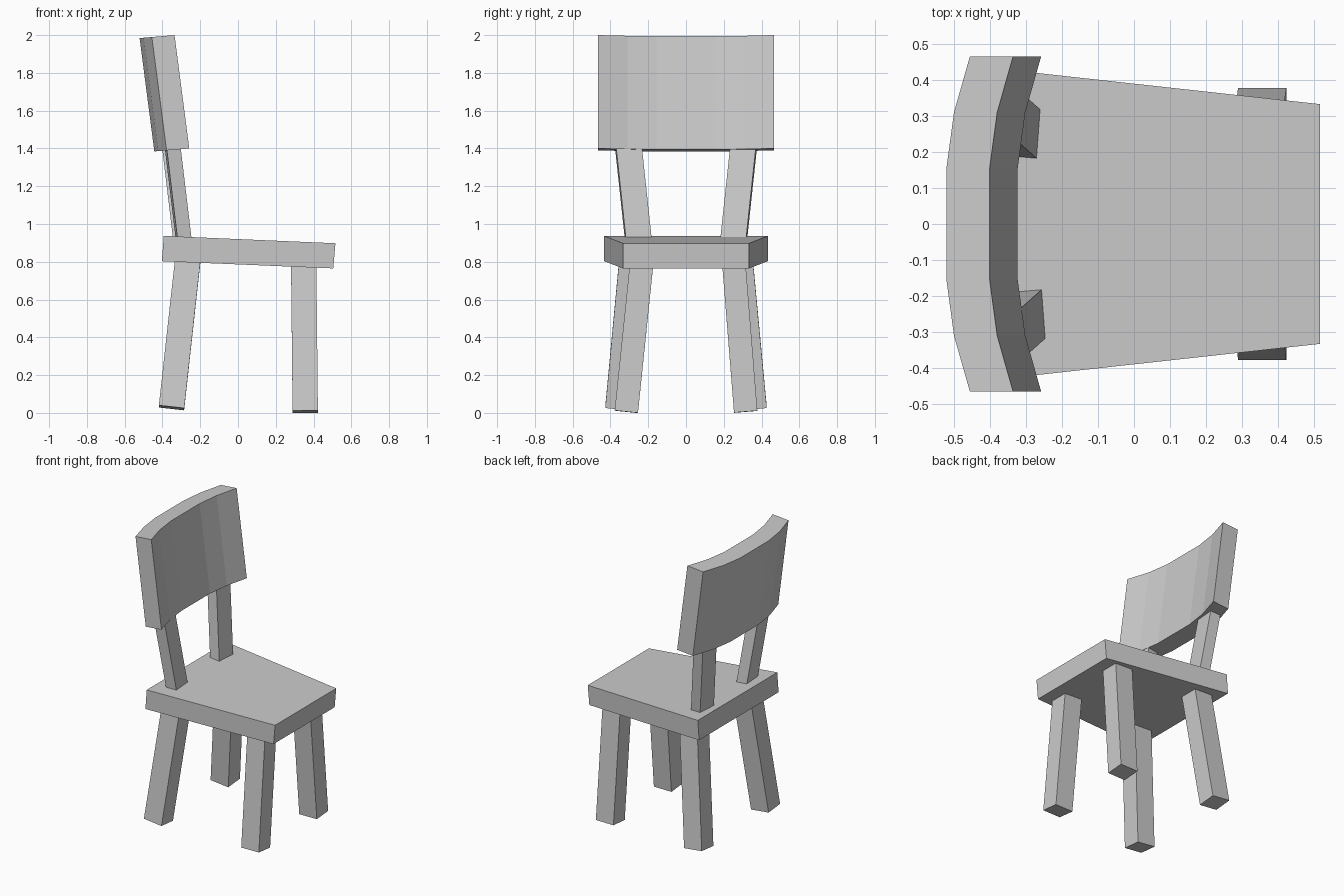
import bpy
import bmesh
from mathutils import Vector, Matrix

if "Cube" in bpy.data.objects:
    bpy.data.objects.remove(bpy.data.objects["Cube"])


def loft(name, ring_a, ring_b):
    """Closed solid between two matching outlines."""
    bm = bmesh.new()
    a = [bm.verts.new(p) for p in ring_a]
    b = [bm.verts.new(p) for p in ring_b]
    n = len(a)
    bm.faces.new(a[::-1])
    bm.faces.new(b)
    for i in range(n):
        j = (i + 1) % n
        bm.faces.new((a[i], a[j], b[j], b[i]))
    bmesh.ops.recalc_face_normals(bm, faces=bm.faces)
    mesh = bpy.data.meshes.new(name)
    bm.to_mesh(mesh)
    bm.free()
    obj = bpy.data.objects.new(name, mesh)
    bpy.context.collection.objects.link(obj)
    return obj


def post(name, low, high, z_end, size_x, size_y, yaw=0.0):
    """Square-cut post from low, along the line through high, up to z_end."""
    low, high = Vector(low), Vector(high)
    axis = high - low
    end = low + axis * ((z_end - low.z) / axis.z)
    turn = (Vector((0, 0, 1)).rotation_difference(axis).to_matrix()
            @ Matrix.Rotation(yaw, 3, 'Z'))
    corners = [turn @ Vector((sx * size_x / 2, sy * size_y / 2, 0))
               for sx, sy in ((-1, -1), (1, -1), (1, 1), (-1, 1))]
    return loft(name, [low + c for c in corners], [end + c for c in corners])


# seat: tapered slab sloping slightly down to the front edge
loft("seat",
     [(-0.403, -0.433, 0.803), (0.504, -0.333, 0.765),
      (0.504, 0.333, 0.765), (-0.403, 0.433, 0.803)],
     [(-0.393, -0.433, 0.937), (0.516, -0.333, 0.898),
      (0.516, 0.333, 0.898), (-0.393, 0.433, 0.937)])

# backrest: curved slab leaning backwards
half = [(0.155, 0.0), (0.31, 0.021), (0.465, 0.065)]
arc = [(-y, x) for y, x in reversed(half)] + half
front = [(-0.401 + x, y) for y, x in arc]
back = [(-0.521 + x, y) for y, x in reversed(arc)]
top = [Vector((x, y, 2.0 + 0.085 * (x + 0.336))) for x, y in front + back]
loft("backrest", [p + Vector((0.078, 0, -0.6)) for p in top], top)

# legs and backrest supports, one of each per side
for side, label in ((-1, "near"), (1, "far")):
    lean = 0.237 if side < 0 else 0.255
    post(f"front_leg_{label}", (0.356, side * 0.316, 0.006),
         (0.348, side * lean, 0.77), 0.85, 0.134, 0.124)
    post(f"back_leg_{label}", (-0.352, side * 0.364, 0.027),
         (-0.268, side * 0.292, 0.79), 0.87, 0.135, 0.127)
    shift = -0.007 * (side + 1)
    post(f"back_support_{label}", (-0.278 + shift, side * 0.244, 0.84),
         (-0.344 + shift, side * 0.303, 1.39), 1.8, 0.074, 0.136, -side * 0.08)
